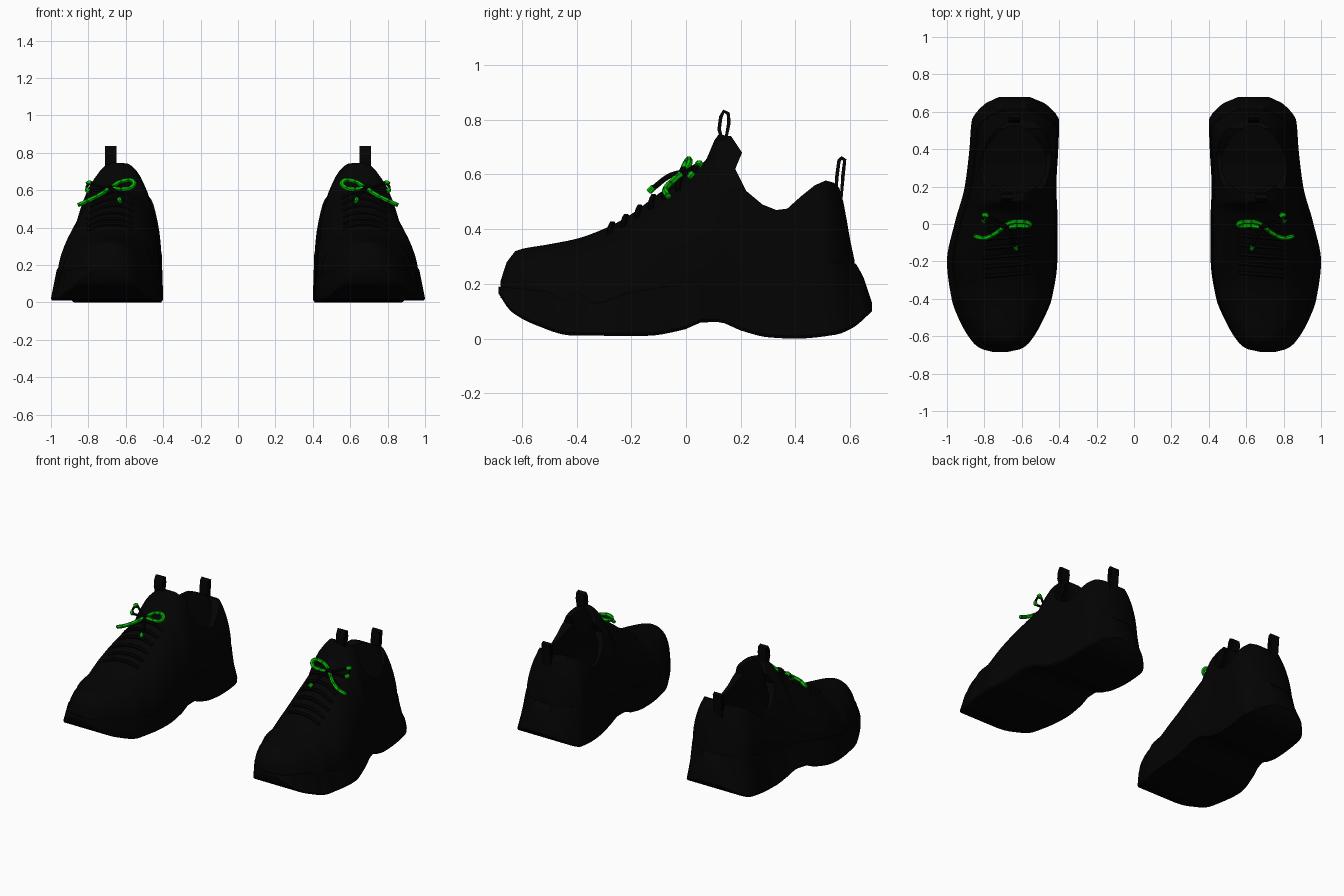
import bpy
import bmesh
import math
from mathutils import Vector

cube = bpy.data.objects.get("Cube")
if cube:
    bpy.data.objects.remove(cube, do_unlink=True)


def make_material(name, red, green, blue):
    material = bpy.data.materials.new(name)
    material.use_nodes = True
    color = (red, green, blue, 1)
    material.diffuse_color = color
    material.node_tree.nodes["Principled BSDF"].inputs["Base Color"].default_value = color
    return material


UPPER_BLACK = make_material("upper black", .0009, .0009, .0009)
SOLE_BLACK = make_material("sole black", .0008, .0008, .0008)
LACE_GREEN = make_material("lace green", .001, .52, .001)
LACE_DARK = make_material("lace dark green", .001, .16, .001)

# Profiles along the shoe: (y, value)
INNER_EDGE = [(-.685, .68), (-.67, .61), (-.64, .565), (-.5, .48), (-.4, .44), (-.2, .41),
              (0, .408), (.2, .415), (.4, .405), (.55, .4), (.64, .47), (.68, .56)]
OUTER_EDGE = [(-.685, .75), (-.67, .81), (-.64, .855), (-.5, .94), (-.4, .975), (-.2, 1),
              (0, .96), (.2, .905), (.4, .88), (.55, .868), (.64, .8), (.68, .72)]
SOLE_BOTTOM = [(-.685, .165), (-.64, .1), (-.55, .05), (-.42, .012), (-.15, .01), (0, .035),
               (.06, .06), (.12, .06), (.2, .03), (.3, .005), (.4, 0), (.55, .015), (.61, .04), (.68, .1)]
SOLE_TOP = [(-.685, .19), (-.5, .17), (-.45, .14), (-.4, .17), (-.33, .13), (-.2, .17),
            (0, .2), (.1, .22), (.3, .22), (.4, .25), (.61, .28), (.65, .22), (.68, .13)]
UPPER_TOP = [(-.678, .21), (-.655, .28), (-.62, .322), (-.5, .345), (-.4, .365), (-.28, .41),
             (-.2, .455), (-.1, .53), (0, .6), (.07, .65), (.12, .748), (.2, .765),
             (.36, .755), (.45, .71), (.52, .64), (.555, .565), (.575, .5), (.6, .36), (.615, .29)]


def sample(table, y):
    """Smooth interpolation in a profile, without overshoot."""
    y = min(max(y, table[0][0]), table[-1][0])
    slopes = [(v1 - v0) / (y1 - y0) for (y0, v0), (y1, v1) in zip(table, table[1:])]
    tangents = [slopes[0]]
    for a, b in zip(slopes, slopes[1:]):
        tangents.append(2 * a * b / (a + b) if a * b > 0 else 0)
    tangents.append(slopes[-1])
    for i, ((y0, v0), (y1, v1)) in enumerate(zip(table, table[1:])):
        if y <= y1:
            span = y1 - y0
            t = (y - y0) / span
            ease = t * t * (3 - 2 * t)
            bend = tangents[i] * t * (1 - t) ** 2 - tangents[i + 1] * t * t * (1 - t)
            return v0 + (v1 - v0) * ease + span * bend


def stations(tables, start, end, count):
    """Even steps plus every profile knot, without near duplicates."""
    values = [start + (end - start) * i / count for i in range(count + 1)]
    values += [y for table in tables for y, _ in table if start < y < end]
    kept = []
    for y in sorted(values):
        if not kept or y - kept[-1] > .006:
            kept.append(y)
    return kept


def add_object(name, mesh, *materials):
    obj = bpy.data.objects.new(name, mesh)
    bpy.context.collection.objects.link(obj)
    for material in materials:
        mesh.materials.append(material)
    return obj


def loft(name, rings, *materials):
    """Skin closed rings and cap both ends."""
    bm = bmesh.new()
    loops = [[bm.verts.new(p) for p in ring] for ring in rings]
    for a, b in zip(loops, loops[1:]):
        for i in range(len(a)):
            j = (i + 1) % len(a)
            bm.faces.new((a[i], a[j], b[j], b[i]))
    bm.faces.new(loops[0])
    bm.faces.new(loops[-1])
    bmesh.ops.recalc_face_normals(bm, faces=bm.faces)
    mesh = bpy.data.meshes.new(name)
    bm.to_mesh(mesh)
    bm.free()
    return add_object(name, mesh, *materials)


def bake(obj):
    """Replace an object by its evaluated mesh."""
    bpy.context.view_layer.update()
    graph = bpy.context.evaluated_depsgraph_get()
    mesh = bpy.data.meshes.new_from_object(obj.evaluated_get(graph))
    name = obj.name
    bpy.data.objects.remove(obj, do_unlink=True)
    return add_object(name, mesh)


def seam_edges(y):
    """Left and right limits where the upper meets the sole."""
    plan_y = y + .065 * max(0, (y - .3) / .31)
    return sample(INNER_EDGE, plan_y) + .008, sample(OUTER_EDGE, plan_y) - .03


def upper_point(y, angle, lift=0):
    """Point on the arched cross-section of the upper."""
    left, right = seam_edges(y)
    base = sample(SOLE_TOP, y) - .04
    top = max(sample(UPPER_TOP, y), base + .03)
    power = 2.2 - .25 * min(1, max(0, (y + .45) / .5))
    c, s = math.cos(angle), max(0, math.sin(angle))
    across = math.copysign(abs(c) ** (2 / power), c)
    up = s ** (2 / power)
    x = (left + right) / 2 - .012 * up + across * ((right - left) / 2 - .003 + lift)
    return Vector((x, y, base + (top - base) * up + lift * s))


parts = []

# Sole: flared walls, rocker toe and raised arch
rings = []
for y in stations([INNER_EDGE, OUTER_EDGE, SOLE_BOTTOM, SOLE_TOP], -.685, .68, 48):
    left, right = sample(INNER_EDGE, y), sample(OUTER_EDGE, y)
    low, high = sample(SOLE_BOTTOM, y), sample(SOLE_TOP, y)
    seam_left, seam_right = seam_edges(y)
    middle = low + (high - low) * .5
    rings.append([(left + .006, y, low), (right - .006, y, low), (right, y, low + .01),
                  (right * .55 + seam_right * .45, y, middle), (seam_right, y, high),
                  (seam_left, y, high), (left * .55 + seam_left * .45, y, middle), (left, y, low + .01)])
parts.append(loft("sole", rings, SOLE_BLACK))

# Upper: arched body
ARCH = 28
rings = [[upper_point(y, math.pi * i / ARCH) for i in range(ARCH + 1)]
         for y in stations([UPPER_TOP], -.678, .615, 48)]
upper = loft("upper", rings, UPPER_BLACK)

# Collar cut: everything above the ankle line
collar = [(.1, .748), (.165, .74), (.205, .68), (.18, .62), (.22, .54), (.28, .49), (.33, .47),
          (.37, .475), (.42, .52), (.47, .56), (.51, .578), (.54, .57), (.57, .54),
          (.7, .54), (.7, 1), (.1, 1)]
collar_cutter = loft("collar_cutter", [[(x, y, z) for y, z in collar] for x in (.2, 1.2)], UPPER_BLACK)

# Foot cavity: stacked ellipses (height, front, back, half width)
rings = []
for z, front, back, half in [(.05, 0, .52, .185), (.25, .02, .53, .185), (.48, .1, .53, .17),
                             (.6, .14, .525, .142), (.76, .17, .52, .1), (.95, .2, .52, .08)]:
    turns = [math.tau * i / 32 for i in range(32)]
    rings.append([(.637 + half * math.cos(t), (front + back) / 2 + (back - front) / 2 * math.sin(t), z)
                  for t in turns])
cavity_cutter = loft("cavity_cutter", rings, UPPER_BLACK)

for cutter in (collar_cutter, cavity_cutter):
    cutter.hide_render = True
    cut = upper.modifiers.new("cut", 'BOOLEAN')
    cut.operation = 'DIFFERENCE'
    cut.solver = 'EXACT'
    cut.object = cutter
upper = bake(upper)
for cutter in (collar_cutter, cavity_cutter):
    bpy.data.objects.remove(cutter, do_unlink=True)
parts.append(upper)


def tube(name, points, radius, *materials):
    """Round cord through the given points."""
    curve = bpy.data.curves.new(name, 'CURVE')
    curve.dimensions = '3D'
    curve.bevel_depth = radius
    curve.bevel_resolution = 1
    curve.resolution_u = 5
    curve.use_fill_caps = True
    spline = curve.splines.new('BEZIER')
    spline.bezier_points.add(len(points) - 1)
    for knot, point in zip(spline.bezier_points, points):
        knot.co = point
        knot.handle_left_type = knot.handle_right_type = 'AUTO'
    obj = bake(add_object(name, curve, *materials))
    parts.append(obj)
    return obj


# Lace rows across the tongue
for row in range(6):
    y = -.28 + row * .05
    points = []
    for i in range(7):
        f = i / 6
        points.append(upper_point(y + .02 * f, math.radians(65 + 50 * f), .004))
    tube("lace_row", points, .011, UPPER_BLACK)

# Bow: green loop with its long end, black loop with green tips, short end
bow = tube("bow_loop_and_end", [(.67, -.015, .61), (.62, -.01, .605), (.565, -.01, .62),
                                (.558, .002, .645), (.62, .012, .648), (.665, .005, .625),
                                (.74, -.05, .575), (.8, -.075, .545), (.855, -.065, .52)],
           .012, LACE_GREEN, LACE_DARK)
for face in bow.data.polygons:
    face.material_index = int(face.center.x * 90) % 4 == 0
tube("bow_outer_loop", [(.7, 0, .61), (.75, .025, .625), (.79, .045, .635),
                        (.807, .035, .62), (.8, .018, .6), (.75, .005, .6), (.7, -.01, .605)],
     .008, UPPER_BLACK)
tube("bow_outer_tip", [(.784, .042, .635), (.797, .05, .64), (.805, .045, .632)], .013, LACE_GREEN)
tube("bow_return_tip", [(.806, .026, .608), (.806, .018, .598), (.795, .014, .592)], .012, LACE_GREEN)
tube("bow_short_end", [(.69, -.01, .61), (.66, -.06, .595), (.635, -.12, .55)], .01, UPPER_BLACK)
tube("bow_short_tip", [(.636, -.118, .555), (.629, -.135, .537)], .012, LACE_GREEN)
tube("bow_knot", [(.67, -.005, .605), (.685, -.01, .618), (.71, -.01, .605)], .013, UPPER_BLACK)


def pull_tab(name, center_x, path):
    """Flat ribbon folded into a loop."""
    bm = bmesh.new()
    sides = [[bm.verts.new((center_x + dx, y, z)) for y, z in path] for dx in (-.03, .03)]
    for i in range(len(path)):
        j = (i + 1) % len(path)
        bm.faces.new((sides[0][i], sides[0][j], sides[1][j], sides[1][i]))
    bmesh.ops.recalc_face_normals(bm, faces=bm.faces)
    mesh = bpy.data.meshes.new(name)
    bm.to_mesh(mesh)
    bm.free()
    obj = add_object(name, mesh, UPPER_BLACK)
    solid = obj.modifiers.new("thickness", 'SOLIDIFY')
    solid.thickness = .013
    solid.offset = 0
    parts.append(bake(obj))


# Pull tabs on the tongue and the heel
pull_tab("tongue_tab", .68, [(.134, .72), (.121, .765), (.127, .81), (.138, .831),
                             (.154, .823), (.157, .79), (.144, .72)])
pull_tab("heel_tab", .64, [(.547, .51), (.551, .59), (.559, .65), (.569, .661),
                           (.58, .653), (.574, .6), (.567, .51)])

# Smooth shading and the second shoe
bpy.ops.object.select_all(action='DESELECT')
for part in parts:
    part.select_set(True)
bpy.context.view_layer.objects.active = parts[0]
bpy.ops.object.shade_smooth_by_angle(angle=math.radians(35))
for part in parts:
    mirror = part.modifiers.new("pair", 'MIRROR')
    mirror.use_axis[0] = True
    mirror.use_mirror_merge = False
